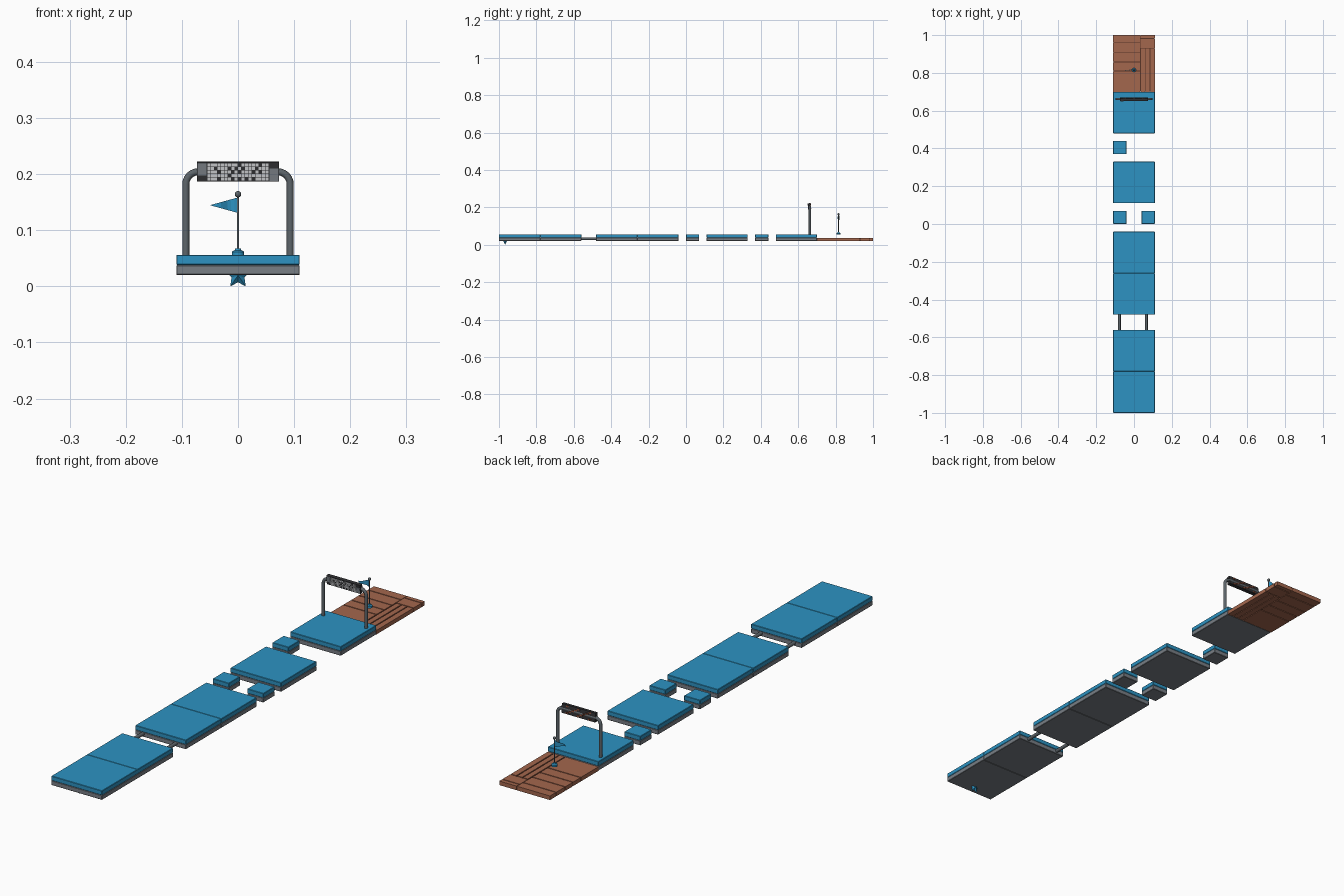
import bpy, bmesh, math, random
from mathutils import Matrix, Vector

if "Cube" in bpy.data.objects:
    bpy.data.objects.remove(bpy.data.objects["Cube"])

random.seed(4)

def mat(name, r, g, b):
    m = bpy.data.materials.new(name)
    m.diffuse_color = (r, g, b, 1)
    m.use_nodes = True
    m.node_tree.nodes["Principled BSDF"].inputs["Base Color"].default_value = m.diffuse_color
    return m

BLUE = mat("blue", 0.026, 0.29, 0.54)
GREY = mat("mid grey", 0.19, 0.21, 0.235)
STEEL = mat("steel grey", 0.11, 0.13, 0.145)
WOOD = mat("brown wood", 0.37, 0.135, 0.075)
GROOVE = mat("dark wood", 0.10, 0.035, 0.02)
BLACK = mat("near black", 0.03, 0.03, 0.033)
LIGHT = mat("light grey", 0.60, 0.61, 0.63)
RUST = mat("rust", 0.25, 0.07, 0.035)

def finish(name, bm, m, smooth=False):
    bmesh.ops.recalc_face_normals(bm, faces=bm.faces[:])
    me = bpy.data.meshes.new(name)
    bm.to_mesh(me)
    bm.free()
    me.materials.append(m)
    ob = bpy.data.objects.new(name, me)
    bpy.context.collection.objects.link(ob)
    if smooth:
        bpy.context.view_layer.objects.active = ob
        ob.select_set(True)
        bpy.ops.object.shade_smooth_by_angle(angle=math.radians(40))
        ob.select_set(False)
    return ob

def add_box(bm, x0, x1, y0, y1, z0, z1):
    M = Matrix.Translation(((x0+x1)/2, (y0+y1)/2, (z0+z1)/2)) @ Matrix.Diagonal((x1-x0, y1-y0, z1-z0, 1))
    bmesh.ops.create_cube(bm, size=1, matrix=M)

def box(name, m, *dims, bevel=0.0):
    bm = bmesh.new()
    add_box(bm, *dims)
    if bevel:
        bmesh.ops.bevel(bm, geom=bm.edges[:], offset=bevel, segments=1, affect='EDGES')
    return finish(name, bm, m)

def lathe(name, m, x, y, profile, seg=16):
    # profile of (radius, z) turned around a vertical axis
    bm = bmesh.new()
    rings = [[bm.verts.new((x + r*math.cos(2*math.pi*i/seg), y + r*math.sin(2*math.pi*i/seg), z))
              for i in range(seg)] for r, z in profile]
    for a, b in zip(rings, rings[1:]):
        for i in range(seg):
            j = (i+1) % seg
            bm.faces.new((a[i], a[j], b[j], b[i]))
    bm.faces.new(rings[0])
    bm.faces.new(rings[-1])
    return finish(name, bm, m, True)

# platforms: blue pad on a grey base
def platform(name, x0, x1, y0, y1):
    box(name + "_base", GREY, x0, x1, y0, y1, 0.020, 0.038, bevel=0.0015)
    box(name + "_pad", BLUE, x0, x1, y0, y1, 0.038, 0.056, bevel=0.0015)

for i, y in enumerate((-1.0, -0.78, -0.48, -0.26, 0.11, 0.48)):
    platform(f"large_platform_{i+1}", -0.11, 0.11, y, y + 0.22)
for i, (x, y) in enumerate(((-0.11, 0.0), (0.04, 0.0), (-0.11, 0.37))):
    platform(f"step_block_{i+1}", x, x + 0.07, y, y + 0.07)

# two round rails bridging the first gap
for i, x in enumerate((-0.077, 0.066)):
    bm = bmesh.new()
    bmesh.ops.create_cone(bm, cap_ends=True, segments=16, radius1=0.007, radius2=0.007, depth=0.084,
                          matrix=Matrix.Translation((x, -0.52, 0.032)) @ Matrix.Rotation(math.pi/2, 4, 'X'))
    finish(f"bridge_rail_{i+1}", bm, STEEL, True)

# wooden deck: planks around a dark core
box("deck_core", GROOVE, -0.108, 0.108, 0.702, 0.998, 0.0225, 0.0335)
bm = bmesh.new()
g = 0.002
ys = (0.70, 0.81, 0.858, 0.906, 0.962, 1.0)
for a, b in zip(ys, ys[1:]):
    add_box(bm, -0.11, 0.035-g, a + (g if a > 0.7 else 0), b - (g if b < 1 else 0), 0.020, 0.036)
xs = (0.035, 0.06, 0.085, 0.11)
for a, b in zip(xs, xs[1:]):
    add_box(bm, a + g, b - (g if b < 0.11 else 0), 0.70, 0.93-g, 0.020, 0.036)
add_box(bm, 0.035, 0.11, 0.93+g, 0.982-g, 0.020, 0.036)
add_box(bm, 0.035, 0.11, 0.982+g, 1.0, 0.020, 0.036)
finish("deck_planks", bm, WOOD)

# finish arch: one bent tube
cu = bpy.data.curves.new("arch_path", 'CURVE')
cu.dimensions = '3D'
cu.bevel_depth = 0.0063
cu.bevel_resolution = 3
cu.use_fill_caps = True
right = [(0.093, 0.054)] + [(0.071 + 0.022*math.cos(t*math.pi/12), 0.182 + 0.022*math.sin(t*math.pi/12))
                            for t in range(7)]
pts = right + [(-x, z) for x, z in reversed(right)]
sp = cu.splines.new('POLY')
sp.points.add(len(pts) - 1)
for p, (x, z) in zip(sp.points, pts):
    p.co = (x, 0.662, z, 1)
tmp = bpy.data.objects.new("arch_path", cu)
bpy.context.collection.objects.link(tmp)
me = bpy.data.meshes.new_from_object(tmp.evaluated_get(bpy.context.evaluated_depsgraph_get()))
bpy.data.objects.remove(tmp)
bm = bmesh.new()
bm.from_mesh(me)
finish("finish_arch", bm, STEEL, True)

# checkered board on the arch, leaning forward slightly
TILT = Matrix.Translation((0, 0.660, 0.2045)) @ Matrix.Rotation(math.radians(6), 4, 'X')

def board_part(name, m, boxes):
    bm = bmesh.new()
    for b in boxes:
        add_box(bm, *b)
    bm.transform(TILT)
    return finish(name, bm, m)

board_part("board", BLACK, [(-0.073, 0.073, -0.007, 0.007, -0.0175, 0.0175)])
light, rust = [], []
nx, nz, cell = 18, 5, 0.0061
for i in range(nx):
    for k in range(nz):
        x, z = -0.055 + i*cell, -0.0155 + k*0.0062
        if (i + k) % 2 == 0 or random.random() < 0.6:
            light.append((x+0.0004, x+cell-0.0004, -0.0085, -0.006, z+0.0004, z+0.0058))
        if (i // 2 + k) % 4 == 0:
            rust.append((x+0.0004, x+cell-0.0004, 0.006, 0.0085, z+0.0004, z+0.0058))
board_part("board_light_squares", LIGHT, light)
board_part("board_rear_squares", RUST, rust)
board_part("board_corner_plates", GREY, [(-0.072, -0.056, -0.0085, -0.006, -0.006, 0.0165),
                                         (0.056, 0.072, -0.0085, -0.006, -0.0165, 0.006)])

# flag on its pole
FX, FY = 0.0, 0.815
lathe("flag_base", BLUE, FX, FY, [(0.011, 0.054), (0.011, 0.061), (0.009, 0.063), (0.006, 0.064), (0.005, 0.067)])
lathe("flag_pole", STEEL, FX, FY, [(0.0022, 0.06), (0.0022, 0.162)], 10)
bm = bmesh.new()
bmesh.ops.create_uvsphere(bm, u_segments=14, v_segments=8, radius=0.0058,
                          matrix=Matrix.Translation((FX, FY, 0.164)))
finish("pole_ball", bm, STEEL, True)

# waving triangular pennant
bm = bmesh.new()
rows = []
for i in range(9):
    t = i / 8
    y = FY + 0.005*math.sin(t*2*math.pi)
    h = 0.0135*(1-t) + 0.0003
    rows.append([bm.verts.new((FX - 0.049*t, y+dy, 0.1445 + s*h))
                 for s, dy in ((-1, -0.0007), (1, -0.0007), (1, 0.0007), (-1, 0.0007))])
for a, b in zip(rows, rows[1:]):
    for i in range(4):
        j = (i+1) % 4
        bm.faces.new((a[i], a[j], b[j], b[i]))
bm.faces.new(rows[0])
bm.faces.new(rows[-1])
finish("pennant", bm, BLUE)

# faceted start star below the first platform
bm = bmesh.new()
c = Vector((0, -0.967, 0.0195))
ring = []
for i in range(10):
    r = 0.024 if i % 2 == 0 else 0.0125
    a = math.pi/2 + i*math.pi/5
    ring.append(bm.verts.new(c + Vector((r*math.cos(a)*0.97, 0, r*math.sin(a)))))
for s in (-1, 1):
    tip = bm.verts.new(c + Vector((0, s*0.010, 0)))
    for i in range(10):
        bm.faces.new((ring[i], ring[(i+1) % 10], tip))
finish("start_star", bm, BLUE)
